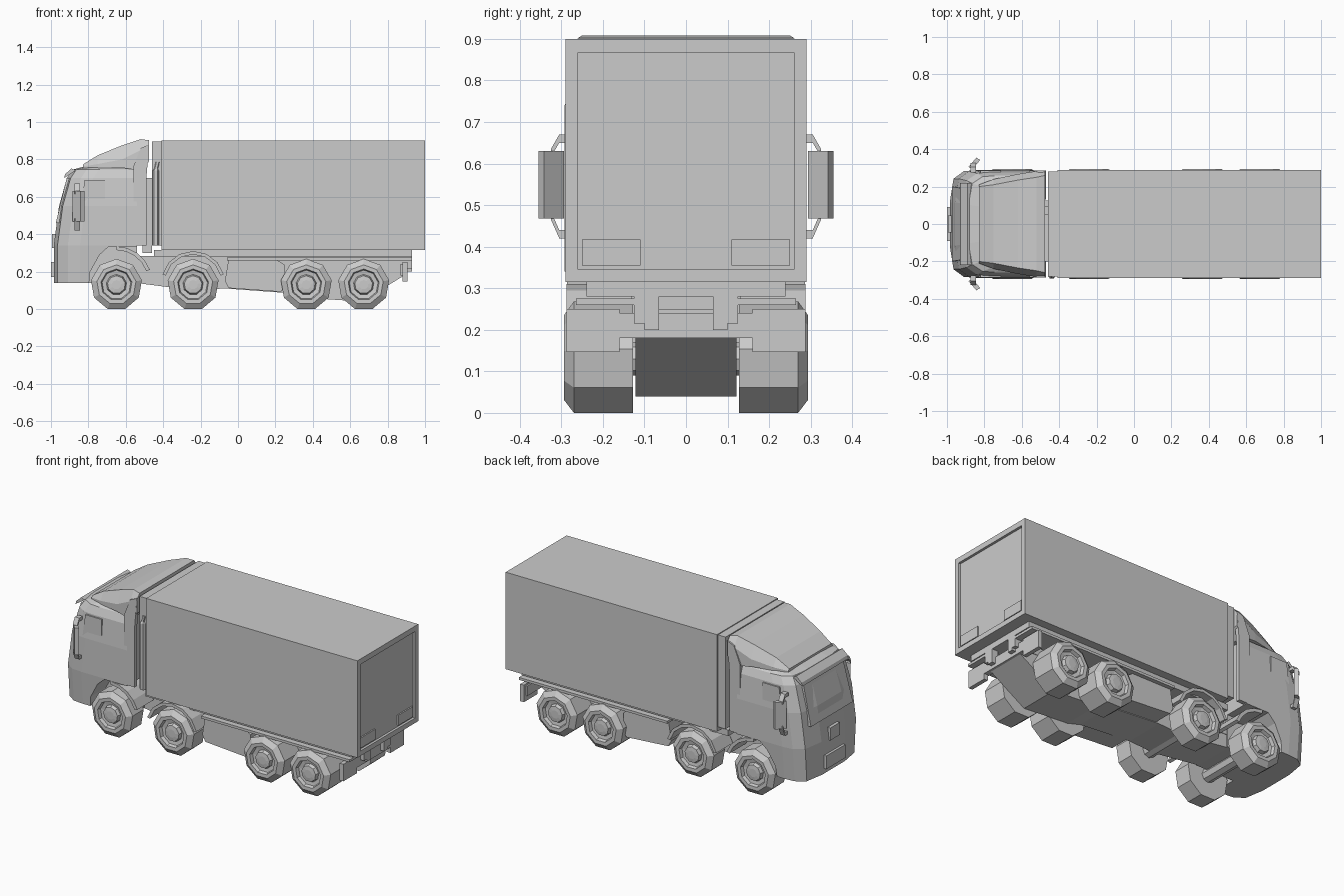
import bpy, bmesh
from math import sin, cos, pi, radians


def make(name, rings, cyclic=True, closed_loop=False):
    """Loft a list of equal-length closed rings and cap both ends."""
    bm = bmesh.new()
    vs = [[bm.verts.new(p) for p in r] for r in rings]
    n = len(rings[0])
    for a, b in zip(vs, vs[1:]):
        for i in range(n):
            j = (i + 1) % n
            bm.faces.new((a[i], a[j], b[j], b[i]))
    bm.faces.new(vs[0])
    bm.faces.new(vs[-1])
    bmesh.ops.recalc_face_normals(bm, faces=bm.faces)
    me = bpy.data.meshes.new(name)
    bm.to_mesh(me)
    bm.free()
    ob = bpy.data.objects.new(name, me)
    bpy.context.collection.objects.link(ob)
    return ob


def prism(name, pts, y0, y1):
    return make(name, [[(x, y, z) for x, z in pts] for y in (y0, y1)])


def box(name, x0, x1, y0, y1, z0, z1):
    return prism(name, [(x0, z0), (x1, z0), (x1, z1), (x0, z1)], y0, y1)


def pair(name, pts, y0, y1):
    return [prism(name + tag, pts, s * y0, s * y1) for s, tag in ((1, "_left"), (-1, "_right"))]


def rect(x0, x1, z0, z1):
    return [(x0, z0), (x1, z0), (x1, z1), (x0, z1)]


def cut(ob, cutter):
    m = ob.modifiers.new("cut", "BOOLEAN")
    m.operation = "DIFFERENCE"
    m.solver = "EXACT"
    m.object = cutter
    bpy.context.view_layer.objects.active = ob
    bpy.ops.object.modifier_apply(modifier="cut")
    bpy.data.objects.remove(cutter)


def wheel(name, x, side, inner):
    R = 0.138
    prof = [(inner, 0.07), (inner, R), (0.27, R), (0.293, 0.106), (0.292, 0.084), (0.272, 0.078),
            (0.268, 0.055), (0.288, 0.048), (0.291, 0.025)]
    n = 9
    ang = [-pi / 2 + pi / n + 2 * pi * i / n for i in range(n)]
    make(name, [[(x + r * cos(a), side * y, 0.13 + r * sin(a)) for a in ang] for y, r in prof])


def arc(cx, cz, r0, r1, a0, a1, n=6):
    t = [radians(a0 + (a1 - a0) * i / n) for i in range(n + 1)]
    return ([(cx + r1 * cos(a), cz + r1 * sin(a)) for a in t]
            + [(cx + r0 * cos(a), cz + r0 * sin(a)) for a in reversed(t)])


# cargo box with recessed rear door
cargo = box("cargo_box", -0.41, 1.0, -0.29, 0.29, 0.315, 0.9)
cut(cargo, box("door_cutter", 0.985, 1.1, -0.26, 0.26, 0.345, 0.867))
box("cargo_bulkhead", -0.46, -0.408, -0.28, 0.28, 0.34, 0.895)
pair("door_step", rect(0.98, 0.993, 0.355, 0.417), 0.11, 0.25)

# cab shell: horizontal rings lofted upwards
rings = []
for z, xf, w, xb in ((0.14, -0.985, 0.27, -0.54), (0.34, -0.985, 0.288, -0.54), (0.55, -0.957, 0.288, -0.54),
                     (0.70, -0.915, 0.276, -0.55), (0.745, -0.885, 0.258, -0.55), (0.768, -0.80, 0.225, -0.56)):
    half = [(xf, w * 0.4), (xf + 0.02, w * 0.84), (xf + 0.075, w * 0.98), (xf + 0.14, w), (xb, w)]
    rings.append([(x, y, z) for x, y in half] + [(x, -y, z) for x, y in reversed(half)])
cab = make("cab", rings)
arch = [(-0.8, 0.1), (-0.79, 0.2), (-0.74, 0.29), (-0.69, 0.335), (-0.4, 0.335), (-0.4, 0.1)]
for c in pair("arch_cutter", arch, 0.13, 0.4):
    cut(cab, c)

# windscreen, visor, grille bar and blank front plate
make("windscreen", [[(x + d, y, z) for x, y, z in
     ((-0.972, -0.2, 0.46), (-0.972, 0.2, 0.46), (-0.914, 0.19, 0.7), (-0.914, -0.19, 0.7))]
     for d in (-0.002, 0.03)])
prism("sun_visor", [(-0.93, 0.7), (-0.925, 0.72), (-0.89, 0.752), (-0.87, 0.74)], -0.22, 0.22)
box("front_plate", -1.0, -0.975, -0.09, 0.09, 0.17, 0.25)
box("grille_bar", -0.995, -0.97, -0.045, 0.045, 0.325, 0.4)

# door windows and upper door edges
pair("door_window", [(-0.85, 0.47), (-0.71, 0.45), (-0.71, 0.69), (-0.82, 0.69)], 0.27, 0.285)

# roof spoiler
sections = []
for x, z0, zm, zt, w, wt in ((-0.83, 0.755, 0.762, 0.772, 0.21, 0.2), (-0.75, 0.755, 0.775, 0.822, 0.24, 0.21),
                             (-0.62, 0.755, 0.80, 0.875, 0.267, 0.235), (-0.52, 0.74, 0.85, 0.908, 0.283, 0.25),
                             (-0.475, 0.79, 0.87, 0.902, 0.285, 0.26)):
    sections.append([(x, -w, z0), (x, w, z0), (x, w, zm), (x, wt, zt), (x, -wt, zt), (x, -w, zm)])
make("roof_spoiler", sections)
pair("side_deflector", [(-0.56, 0.34), (-0.49, 0.34), (-0.49, 0.7), (-0.475, 0.88), (-0.52, 0.86), (-0.56, 0.76)],
     0.262, 0.286)

# exhaust stack behind the cab
make("exhaust_stack", [[(x + r * cos(pi * i / 3), -0.275 + r * sin(pi * i / 3), z) for i in range(6)]
     for x, z, r in ((-0.44, 0.34, 0.02), (-0.44, 0.74, 0.02), (-0.438, 0.75, 0.013), (-0.43, 0.785, 0.013))])
box("intake_duct", -0.51, -0.46, -0.2, 0.05, 0.3, 0.7)

# mirrors, angled outwards, with arms
for s, tag in ((1, "_left"), (-1, "_right")):
    foot = [(-0.885, 0.305), (-0.865, 0.293), (-0.822, 0.342), (-0.843, 0.355)]
    make("mirror" + tag, [[(x, s * y, z) for x, y in foot] for z in (0.468, 0.63)])
    for k, (za, zb) in enumerate(((0.66, 0.625), (0.43, 0.475))):
        make(f"mirror_arm_{k}" + tag, [[(x, s * y, z + d) for x, d in
             ((-0.875, -0.01), (-0.845, -0.01), (-0.845, 0.01), (-0.875, 0.01))]
             for y, z in ((0.275, za), (0.305, za), (0.325, zb))])

# wheels and axles
for i, (x, inner) in enumerate(((-0.65, 0.165), (-0.24, 0.165), (0.365, 0.127), (0.672, 0.127))):
    for s, tag in ((1, "left"), (-1, "right")):
        wheel(f"wheel_{i + 1}_{tag}", x, s, inner)
    prism(f"axle_{i + 1}", arc(x, 0.13, 0.0, 0.04, 0, 315, 7)[:8], -0.2, 0.2)

# mudguards
pair("mudguard_second", arc(-0.24, 0.14, 0.152, 0.17, 15, 165), 0.13, 0.288)
pair("mudguard_front", arc(-0.65, 0.145, 0.17, 0.19, 20, 90, 4), 0.13, 0.286)

# chassis rails, subframe, underbody
pair("chassis_rail", rect(-0.55, 0.93, 0.215, 0.283), 0.09, 0.125)
box("subframe", -0.45, 0.93, -0.24, 0.24, 0.28, 0.316)
prism("underbody", [(0.89, 0.18), (0.66, 0.04), (0.36, 0.06), (0.27, 0.085), (-0.07, 0.11), (-0.24, 0.1),
                    (-0.55, 0.14), (-0.55, 0.25), (0.89, 0.25)], -0.122, 0.122)

# side tanks and side guard rail between the axles
tank = [(-0.07, 0.15), (-0.05, 0.112), (0.23, 0.092), (0.25, 0.12), (0.25, 0.235), (0.2, 0.268), (-0.05, 0.268)]
pair("side_tank", tank, 0.12, 0.24)
pair("side_rail", rect(-0.06, 0.93, 0.26, 0.275), 0.12, 0.265)

# rear bumper, lamp boxes and hangers
box("rear_crossbar", 0.87, 0.905, -0.27, 0.27, 0.18, 0.24)
pair("lamp_box", rect(0.88, 0.905, 0.147, 0.25), 0.16, 0.288)
pair("tow_hanger", rect(0.89, 0.93, 0.2, 0.28), 0.065, 0.1)
